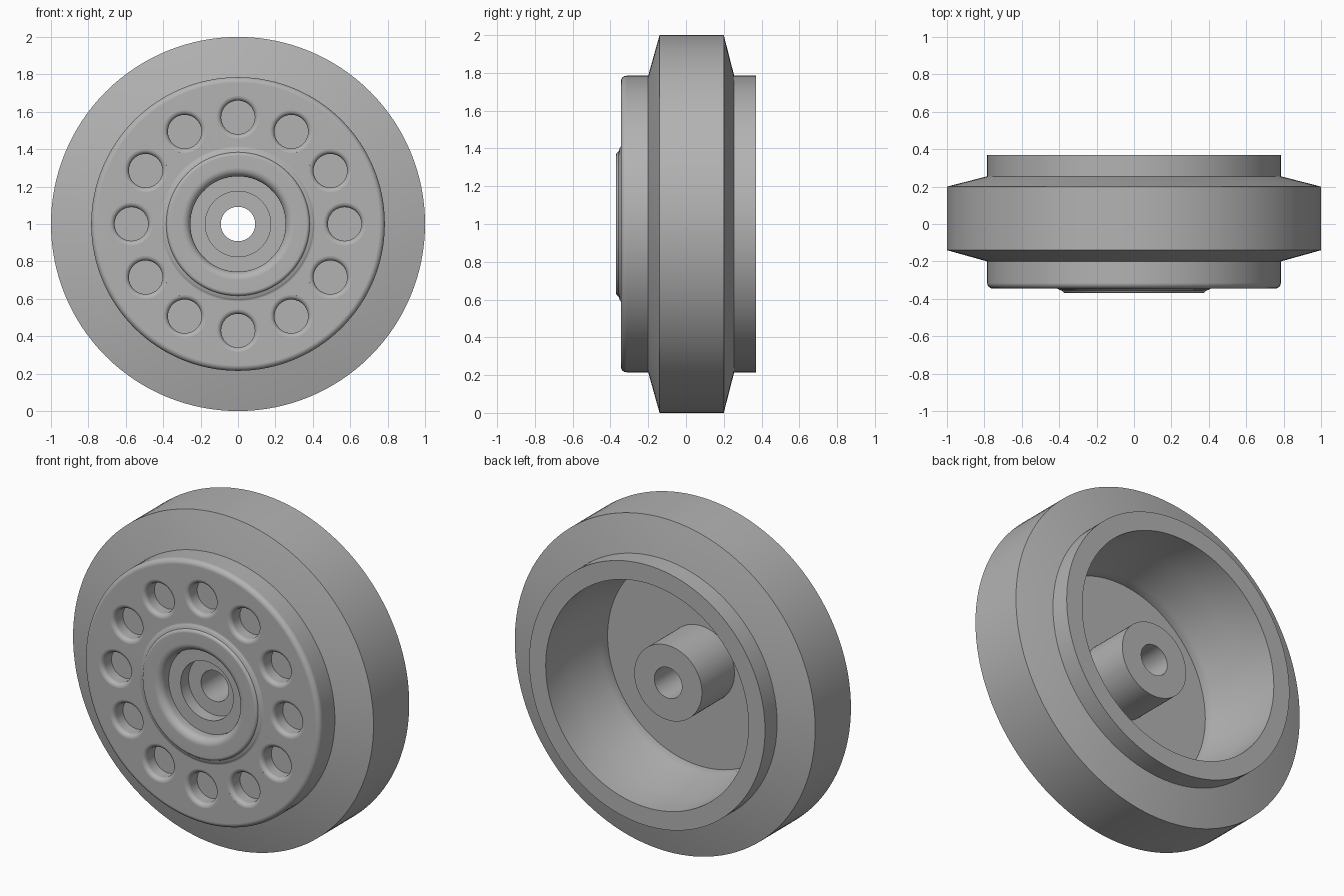
import bpy, bmesh
from math import sin, cos, pi, radians
from mathutils import Vector, Matrix

cube = bpy.data.objects.get("Cube")
if cube:
    bpy.data.objects.remove(cube, do_unlink=True)

AXLE = Vector((0, 0, 1))
FACE = -0.345          # front face plane of the rim

grey = bpy.data.materials.new("plain grey")
grey.use_nodes = True
grey.diffuse_color = (0.45, 0.45, 0.45, 1)
grey.node_tree.nodes["Principled BSDF"].inputs["Base Color"].default_value = grey.diffuse_color


def arc(r, y, radius, start, end, steps=6):
    """Points of a rounded edge in the (radius, y) plane, angles in degrees."""
    angles = [radians(start + (end - start) * i / steps) for i in range(steps + 1)]
    return [(r + radius * cos(a), y + radius * sin(a)) for a in angles]


def lathe(bm, profile, centre, segments):
    """Spin a closed (radius, y) profile around an axis along y."""
    rings = []
    for r, y in profile:
        if r == 0:
            rings.append([bm.verts.new(centre + Vector((0, y, 0)))] * segments)
        else:
            rings.append([bm.verts.new(centre + Vector((r * sin(2 * pi * i / segments), y,
                                                        r * cos(2 * pi * i / segments))))
                          for i in range(segments)])
    for a, b in zip(rings, rings[1:] + rings[:1]):
        for i in range(segments):
            j = (i + 1) % segments
            corners = list(dict.fromkeys((a[i], a[j], b[j], b[i])))
            if len(corners) > 2:
                bm.faces.new(corners)


def make_object(name, bm):
    bmesh.ops.recalc_face_normals(bm, faces=bm.faces)
    mesh = bpy.data.meshes.new(name)
    bm.to_mesh(mesh)
    bm.free()
    mesh.materials.append(grey)
    obj = bpy.data.objects.new(name, mesh)
    bpy.context.collection.objects.link(obj)
    return obj


def finish(obj):
    bpy.ops.object.select_all(action='DESELECT')
    obj.select_set(True)
    bpy.context.view_layer.objects.active = obj
    for mod in list(obj.modifiers):
        bpy.ops.object.modifier_apply(modifier=mod.name)
    bpy.ops.object.shade_smooth_by_angle(angle=radians(28))
    weighted = obj.modifiers.new("even_normals", 'WEIGHTED_NORMAL')
    weighted.keep_sharp = True


# Tyre: flat tread with bevelled shoulders
bm = bmesh.new()
lathe(bm, [(0.74, -0.2), (0.785, -0.2), (1, -0.14), (1, 0.2), (0.785, 0.255), (0.74, 0.255)],
      AXLE, 128)
tyre = make_object("tyre", bm)
finish(tyre)

# Rim: front disc with raised ring, recess and bore, hollow back with a hub post
profile = [(0.092, -0.22), (0.175, -0.22), (0.175, -0.295), (0.255, -0.295)]
profile += arc(0.3, -0.325, 0.045, 180, 270)           # inner lip of the raised ring
profile += arc(0.365, -0.35, 0.02, 270, 340)           # outer lip of the raised ring
profile += arc(0.415, FACE - 0.02, 0.02, 140, 90, 4)   # blend into the disc
profile += arc(0.755, FACE + 0.03, 0.03, 270, 360)     # rounded disc edge
profile += [(0.785, 0.37), (0.675, 0.37), (0.675, 0.14), (0.62, -0.08), (0.62, -0.14),
            (0.225, -0.14), (0.225, 0.17), (0.092, 0.17)]
bm = bmesh.new()
lathe(bm, profile, AXLE, 128)
rim = make_object("rim", bm)

# Twelve blind round pockets with rounded edges
pocket = [(0, FACE + 0.085), (0.09, FACE + 0.085)]
pocket += arc(0.115, FACE + 0.025, 0.025, 180, 268)
pocket += [(0.117, FACE - 0.02), (0, FACE - 0.02)]
bm = bmesh.new()
for i in range(12):
    offset = Matrix.Rotation(i * pi / 6, 3, 'Y') @ Vector((0, 0, 0.57))
    lathe(bm, pocket, AXLE + offset, 40)
cutter = make_object("pocket_cutter", bm)
cutter.hide_render = True

cut = rim.modifiers.new("pockets", 'BOOLEAN')
cut.object = cutter
cut.operation = 'DIFFERENCE'
cut.solver = 'EXACT'
finish(rim)
bpy.data.objects.remove(cutter, do_unlink=True)
